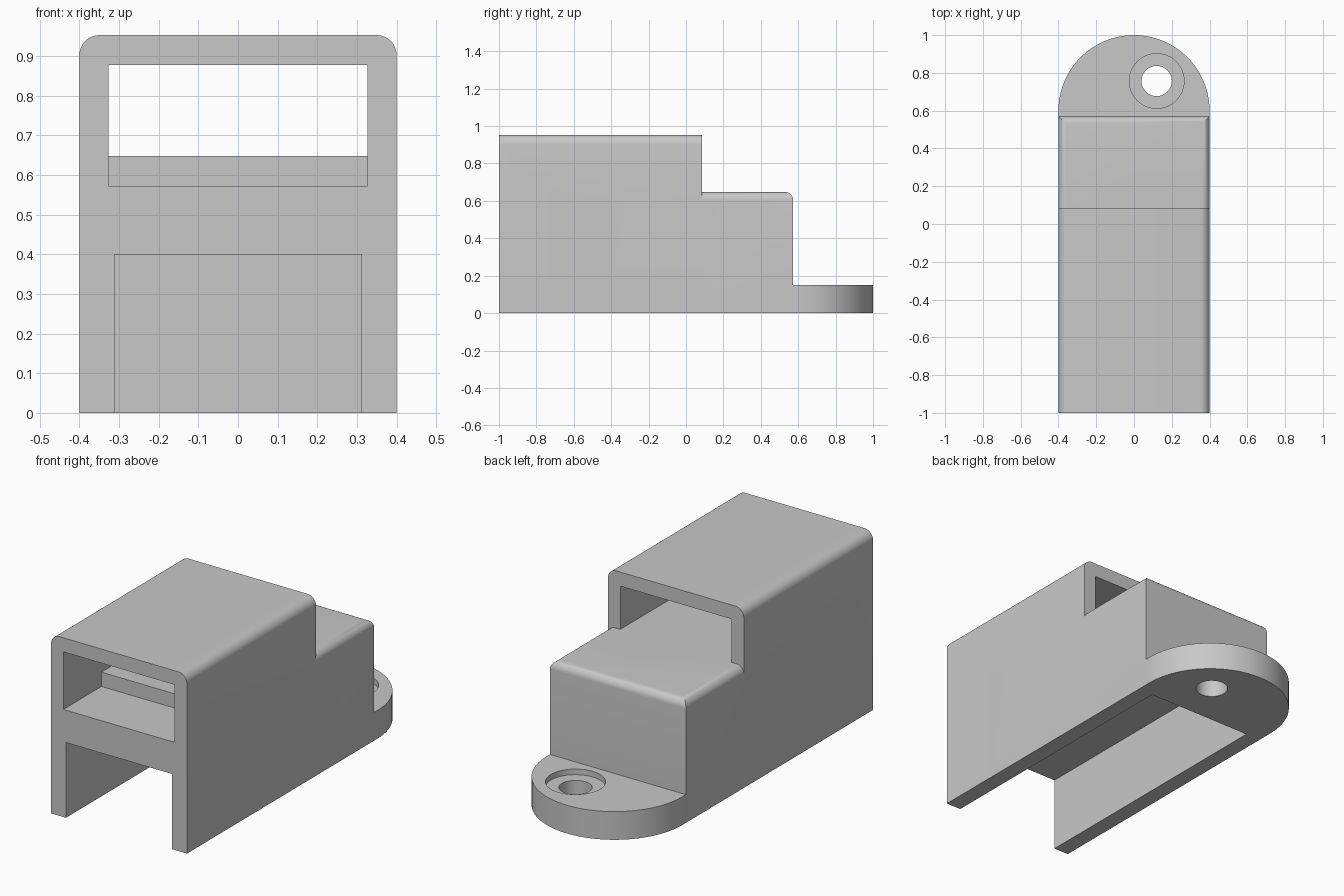
import bpy
import bmesh
import math

old = bpy.data.objects.get("Cube")
if old:
    bpy.data.objects.remove(old, do_unlink=True)

grey = bpy.data.materials.new("light grey")
grey.use_nodes = True
colour = (0.58, 0.58, 0.58, 1)
grey.diffuse_color = colour
grey.node_tree.nodes["Principled BSDF"].inputs["Base Color"].default_value = colour


def finish(name, bm):
    bmesh.ops.recalc_face_normals(bm, faces=bm.faces)
    mesh = bpy.data.meshes.new(name)
    bm.to_mesh(mesh)
    bm.free()
    mesh.materials.append(grey)
    obj = bpy.data.objects.new(name, mesh)
    bpy.context.collection.objects.link(obj)
    return obj


def block(name, half_x, y, z, radius=0, round_back=False):
    """Box between y and z limits, with rounded top sides and optional rounded top back."""
    bm = bmesh.new()
    bmesh.ops.create_cube(bm, size=1)
    for v in bm.verts:
        v.co = (half_x * (1 if v.co.x > 0 else -1), y[v.co.y > 0], z[v.co.z > 0])
    if radius:
        edges = []
        for e in bm.edges:
            a, b = (v.co for v in e.verts)
            on_top = a.z == b.z == max(v.co.z for v in bm.verts)
            along_y = a.x == b.x
            at_back = a.y == b.y and a.y > 0
            if on_top and (along_y or (round_back and at_back)):
                edges.append(e)
        bmesh.ops.bevel(bm, geom=edges, offset=radius, segments=8, profile=0.5,
                        affect='EDGES')
    return finish(name, bm)


def prism(name, outline, z0, z1):
    bm = bmesh.new()
    face = bm.faces.new([bm.verts.new((x, y, z0)) for x, y in outline])
    top = bmesh.ops.extrude_face_region(bm, geom=[face])["geom"]
    for v in top:
        if isinstance(v, bmesh.types.BMVert):
            v.co.z = z1
    return finish(name, bm)


def arc(cx, cy, r, end, steps):
    return [(cx + r * math.cos(end * i / steps), cy + r * math.sin(end * i / steps))
            for i in range(steps + 1)]


def combine(target, other, operation):
    mod = target.modifiers.new(operation.lower(), 'BOOLEAN')
    mod.operation = operation
    mod.solver = 'EXACT'
    mod.object = other
    bpy.context.view_layer.objects.active = target
    bpy.ops.object.modifier_apply(modifier=mod.name)
    bpy.data.objects.remove(other, do_unlink=True)


# Tall hood with a rectangular window running through it
body = block("housing", 0.4, (-1, 0.085), (0, 0.953), 0.05)
combine(body, block("window_cutter", 0.327, (-1.2, 0.3), (0.572, 0.878)), 'DIFFERENCE')

# Lower rear block, which also forms the ledge inside the window
combine(body, block("rear_block", 0.4, (-0.68, 0.572), (0, 0.648), 0.043, True), 'UNION')

# Rounded mounting flange
outline = arc(0, 0.6, 0.4, math.pi, 64) + [(-0.4, 0.53), (0.4, 0.53)]
combine(body, prism("flange", outline, 0, 0.15), 'UNION')

# Open channel underneath
combine(body, block("channel_cutter", 0.312, (-1.2, 0.515), (-0.2, 0.4)), 'DIFFERENCE')

# Screw hole and its counterbore
for name, radius, bottom in (("hole_cutter", 0.08, -0.1), ("counterbore_cutter", 0.145, 0.12)):
    circle = arc(0.12, 0.757, radius, math.tau, 48)[:-1]
    combine(body, prism(name, circle, bottom, 0.3), 'DIFFERENCE')

# Smooth the rounded surfaces and keep the corners sharp
bpy.ops.object.select_all(action='DESELECT')
body.select_set(True)
bpy.context.view_layer.objects.active = body
bpy.ops.object.shade_smooth_by_angle(angle=math.radians(30))
